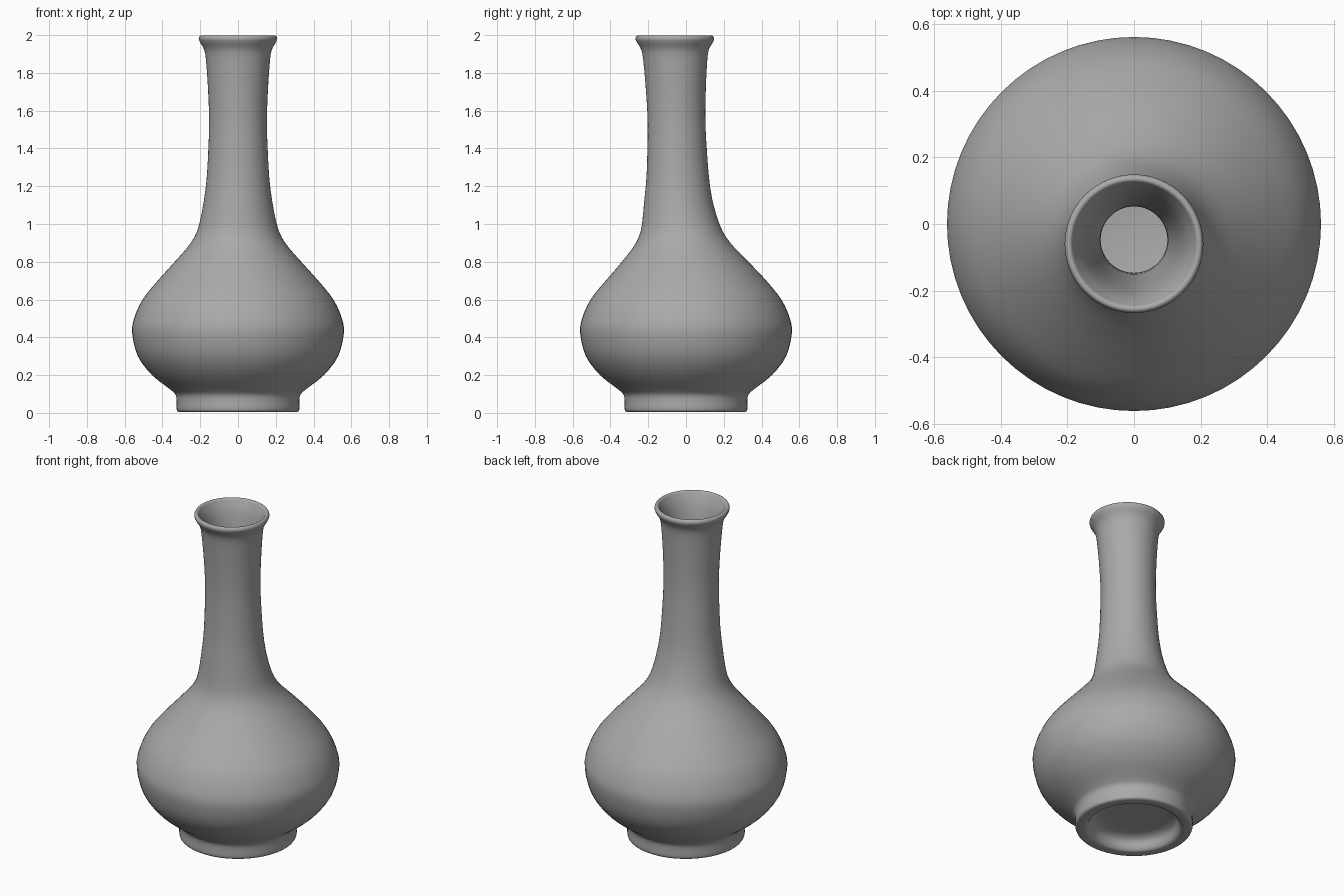
import bpy
import bmesh
from math import sin, cos, tau
from mathutils import Vector

cube = bpy.data.objects.get("Cube")
if cube:
    bpy.data.objects.remove(cube, do_unlink=True)

SEGMENTS = 64
STEPS = 3

# Profile sections as (radius, height)
foot = [(0.15, 0.085), (0.2, 0.08), (0.235, 0.06), (0.25, 0.025), (0.265, 0.007),
        (0.29, 0.004), (0.315, 0.006), (0.325, 0.02), (0.325, 0.06), (0.33, 0.095)]
body = [(0.36, 0.125), (0.455, 0.2), (0.53, 0.3), (0.56, 0.42), (0.55, 0.5),
        (0.505, 0.6), (0.425, 0.7), (0.335, 0.8), (0.25, 0.9)]
neck = [(0.205, 1.0), (0.17, 1.2), (0.157, 1.4), (0.153, 1.55), (0.158, 1.7),
        (0.168, 1.85), (0.178, 1.92)]
lip = [(0.2, 1.96), (0.208, 1.98), (0.202, 1.995), (0.19, 1.996), (0.18, 1.98)]
inside = [(0.155, 1.92), (0.132, 1.8), (0.112, 1.6), (0.1, 1.4), (0.11, 1.2),
          (0.15, 1.0), (0.28, 0.78), (0.45, 0.6), (0.5, 0.42), (0.42, 0.26), (0.25, 0.16)]


def smooth_path(points):
    """Catmull-Rom curve through the points."""
    pts = [Vector(p) for p in points]
    pts = [pts[0]] + pts + [pts[-1]]
    path = []
    for a, b, c, d in zip(pts, pts[1:], pts[2:], pts[3:]):
        for i in range(STEPS):
            t = i / STEPS
            path.append(b + (c - a) * t / 2 + (a - b * 2.5 + c * 2 - d / 2) * t ** 2
                        + (b * 1.5 - a / 2 - c * 1.5 + d / 2) * t ** 3)
    return path + [pts[-1]]


def lean(z):
    """Forward drift of the neck axis with height."""
    rise = min(max((z - 0.7) / 0.5, 0), 1)
    return -0.043 * rise * rise * (3 - 2 * rise) - 0.021 * max(z - 1.2, 0)


def lathe(name, points, material):
    bm = bmesh.new()
    rings = []
    for r, z in smooth_path(points):
        angles = [tau * i / SEGMENTS for i in range(SEGMENTS)]
        rings.append([bm.verts.new((r * cos(a), r * sin(a) + lean(z), z)) for a in angles])
    for low, high in zip(rings, rings[1:]):
        for i in range(SEGMENTS):
            j = (i + 1) % SEGMENTS
            bm.faces.new((low[i], low[j], high[j], high[i]))
    # Close the underside recess and the inner floor
    bm.faces.new(rings[0][::-1])
    bm.faces.new(rings[-1])
    bmesh.ops.recalc_face_normals(bm, faces=bm.faces)
    mesh = bpy.data.meshes.new(name)
    bm.to_mesh(mesh)
    bm.free()
    mesh.materials.append(material)
    obj = bpy.data.objects.new(name, mesh)
    bpy.context.collection.objects.link(obj)
    bpy.context.view_layer.objects.active = obj
    obj.select_set(True)
    bpy.ops.object.shade_smooth_by_angle()
    return obj


# Plain grey ceramic
grey = bpy.data.materials.new("grey ceramic")
grey.use_nodes = True
colour = (0.4, 0.4, 0.4, 1)
grey.diffuse_color = colour
shader = next(n for n in grey.node_tree.nodes if n.type == "BSDF_PRINCIPLED")
shader.inputs["Base Color"].default_value = colour

# Bottle vase with foot ring, round body, leaning neck and hollow inside
lathe("bottle_vase", foot + body + neck + lip + inside, grey)
